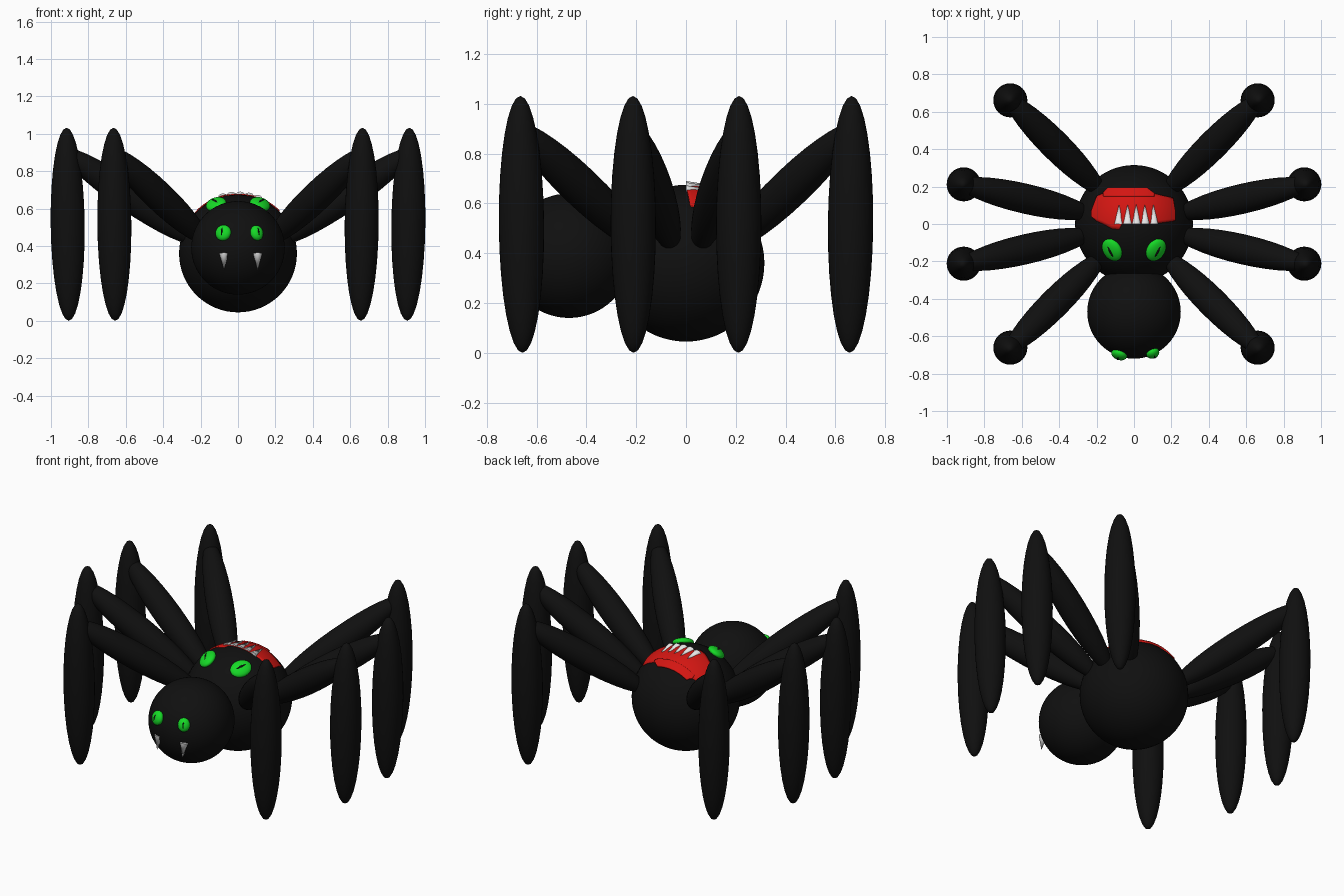
import bpy, bmesh, math
from mathutils import Matrix, Vector

if "Cube" in bpy.data.objects:
    bpy.data.objects.remove(bpy.data.objects["Cube"])


def material(name, rgb):
    m = bpy.data.materials.new(name)
    m.use_nodes = True
    m.diffuse_color = (*rgb, 1)
    bsdf = next(n for n in m.node_tree.nodes if n.type == 'BSDF_PRINCIPLED')
    bsdf.inputs["Base Color"].default_value = (*rgb, 1)
    return m


BLACK = material("black", (0.005, 0.005, 0.005))
GREEN = material("bright green", (0.008, 0.7, 0.02))
RED = material("red", (0.65, 0.008, 0.006))
WHITE = material("tooth white", (0.8, 0.8, 0.8))

BODY, BODY_R = Vector((0, 0, 0.36)), 0.315
HEAD, HEAD_R = Vector((0, -0.47, 0.39)), 0.25


def finish(name, bm, mat):
    mesh = bpy.data.meshes.new(name)
    bm.to_mesh(mesh)
    bm.free()
    mesh.materials.append(mat)
    ob = bpy.data.objects.new(name, mesh)
    bpy.context.collection.objects.link(ob)
    bpy.ops.object.select_all(action='DESELECT')
    ob.select_set(True)
    bpy.context.view_layer.objects.active = ob
    bpy.ops.object.shade_smooth_by_angle(angle=math.radians(40))
    return ob


def frame(center, normal, up):
    """Axes with local z along the normal and local y close to up."""
    z = Vector(normal).normalized()
    x = Vector(up).cross(z).normalized()
    rot = Matrix((x, z.cross(x), z)).transposed().to_4x4()
    return Matrix.Translation(center) @ rot


def ellipsoid(name, matrix, radii, mat, segs=32, rings=16):
    bm = bmesh.new()
    bmesh.ops.create_uvsphere(bm, u_segments=segs, v_segments=rings, radius=1,
                              matrix=matrix @ Matrix.Diagonal((*radii, 1)))
    return finish(name, bm, mat)


def cone(name, base, tip, radius, mat, flat=1.0):
    base, tip = Vector(base), Vector(tip)
    length = (tip - base).length
    m = frame((base + tip) / 2, tip - base, (0, 0.3, 1))
    bm = bmesh.new()
    bmesh.ops.create_cone(bm, cap_ends=True, segments=20, radius1=radius,
                          radius2=0, depth=length,
                          matrix=m @ Matrix.Diagonal((1, flat, 1, 1)))
    return finish(name, bm, mat)


def body_z(x, y, lift=0.0):
    return BODY.z + math.sqrt((BODY_R + lift) ** 2 - x * x - y * y)


# Body and head
ellipsoid("body", Matrix.Translation(BODY), [BODY_R] * 3, BLACK, 64, 32)
ellipsoid("head", Matrix.Translation(HEAD), [HEAD_R] * 3, BLACK, 64, 32)

# Eight legs: a rising upper segment and an upright lower segment
for side, sx in (("left", 1), ("right", -1)):
    for place, angle in (("front", -45), ("mid_front", -13.1),
                         ("mid_back", 13.1), ("back", 45)):
        a = math.radians(angle)
        out = Vector((sx * math.cos(a), math.sin(a), 0))
        rise = math.radians(34)
        axis = out * math.cos(rise) + Vector((0, 0, math.sin(rise)))
        ellipsoid(f"{side}_{place}_upper_leg",
                  frame(out * 0.6 + Vector((0, 0, 0.668)), axis, (0, 0, 1)),
                  (0.08, 0.08, 0.45), BLACK)
        ellipsoid(f"{side}_{place}_lower_leg",
                  frame(out * 0.935 + Vector((0, 0, 0.516)),
                        out * 0.012 + Vector((0, 0, 1)), (0, 1, 0)),
                  (0.091, 0.091, 0.516), BLACK)


# Eyes: flattened balls with a slit pupil
def eye(name, center, radius, direction, up, width, height):
    n = Vector(direction).normalized()
    m = frame(center + n * (radius + 0.005), n, up)
    ellipsoid(name, m, (width, height, 0.026), GREEN)
    ellipsoid(name + "_pupil", m, (width * 0.22, height * 0.8, 0.029), BLACK)


for side, sx in (("left", 1), ("right", -1)):
    eye(f"{side}_body_eye", BODY, BODY_R, (sx * 0.116, -0.137, 0.26),
        (sx * 0.33, 1, 0), 0.054, 0.066)
eye("left_head_eye", HEAD, HEAD_R, (0.098, -0.215, 0.078), (0, 0, 1), 0.036, 0.042)
eye("right_head_eye", HEAD, HEAD_R, (-0.077, -0.222, 0.078), (0, 0, 1), 0.043, 0.044)

# Fangs below the head eyes
for side, x in (("left", 0.105), ("right", -0.075)):
    cone(f"{side}_fang", (x, -0.695, 0.36), (x, -0.71, 0.27), 0.025, WHITE)


# Red mouth lying on top of the body: columns of x, front y, back y
def mouth_patch(name, columns, lift):
    bm = bmesh.new()
    rows, fine, grid = 10, 5, []
    for (x0, f0, b0), (x1, f1, b1) in zip(columns, columns[1:]):
        for i in range(fine + (x1 == columns[-1][0])):
            t = i / fine
            x, f, b = x0 + (x1 - x0) * t, f0 + (f1 - f0) * t, b0 + (b1 - b0) * t
            ys = [f + (b - f) * j / rows for j in range(rows + 1)]
            grid.append([bm.verts.new((x, y, body_z(x, y, lift))) for y in ys])
    for c, d in zip(grid, grid[1:]):
        for j in range(rows):
            bm.faces.new((c[j], d[j], d[j + 1], c[j + 1]))
    ob = finish(name, bm, RED)
    thick = ob.modifiers.new("thickness", 'SOLIDIFY')
    thick.thickness, thick.offset = 0.02, -1
    return ob


mouth_patch("mouth", [(-0.23, 0.04, 0.07), (-0.2, 0.015, 0.15), (-0.165, 0.0, 0.165),
                      (-0.12, -0.025, 0.17), (-0.08, -0.03, 0.172), (-0.065, 0.0, 0.172),
                      (0.1, 0.0, 0.165), (0.21, 0.015, 0.14), (0.222, 0.02, 0.07)], 0.006)
mouth_patch("lower_lip", [(-0.165, 0.15, 0.17), (-0.14, 0.15, 0.195),
                          (0.07, 0.15, 0.195), (0.11, 0.15, 0.165)], 0.012)

# Row of teeth across the mouth
for i in range(5):
    x = -0.08 + 0.046 * i
    cone(f"tooth_{i + 1}", (x, 0.0, body_z(x, 0, -0.002)),
         (x, 0.105, body_z(x, 0.105, 0.016)), 0.025, WHITE, 0.7)
